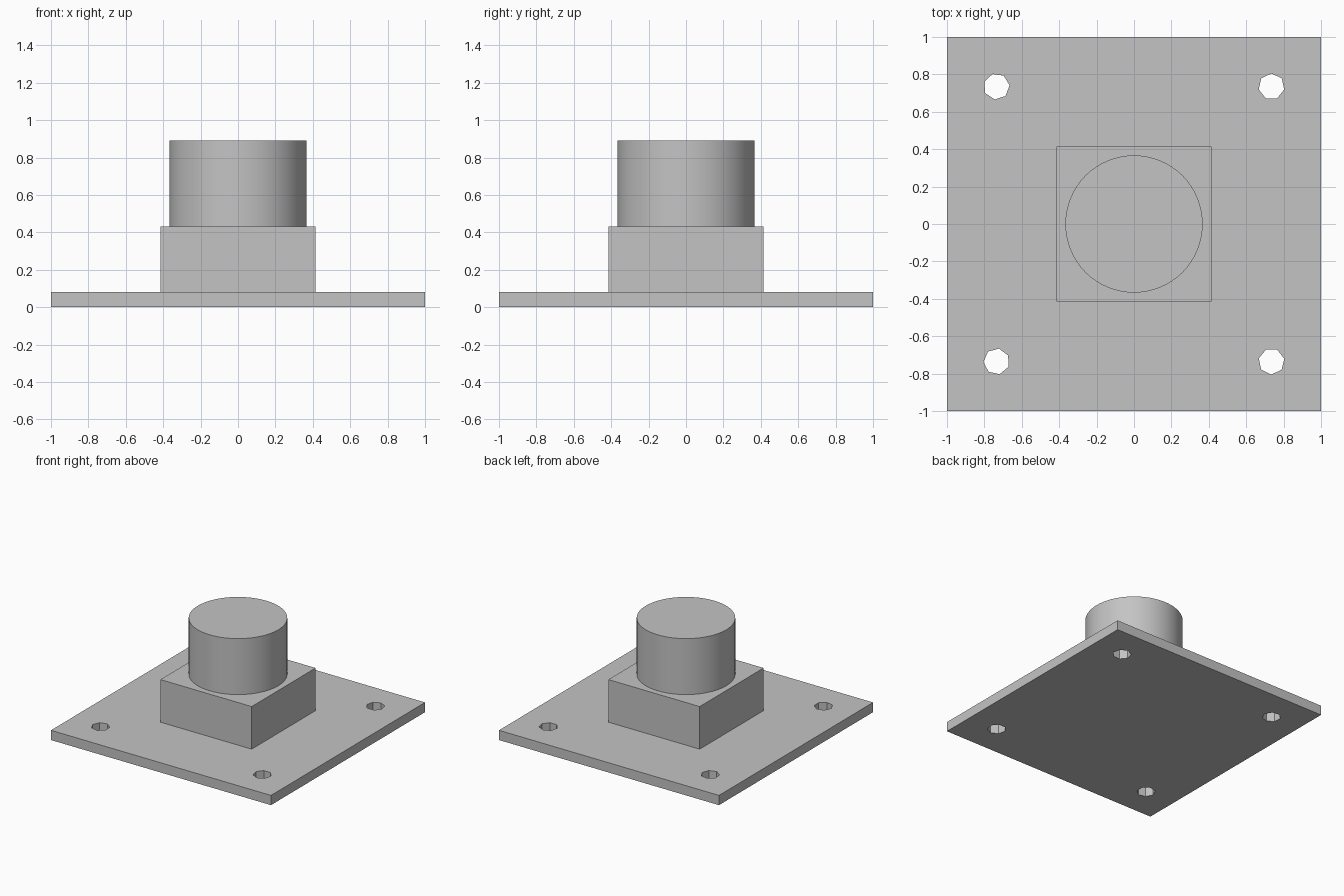
import bpy
from math import radians

cube = bpy.data.objects.get("Cube")
if cube:
    bpy.data.objects.remove(cube, do_unlink=True)

grey = bpy.data.materials.new("light grey")
grey.use_nodes = True
colour = (0.55, 0.55, 0.55, 1)
grey.diffuse_color = colour
grey.node_tree.nodes["Principled BSDF"].inputs["Base Color"].default_value = colour


def finish(name):
    obj = bpy.context.object
    obj.name = name
    obj.data.materials.append(grey)
    return obj


def box(name, width, bottom, top):
    bpy.ops.mesh.primitive_cube_add(size=1, location=(0, 0, (bottom + top) / 2))
    bpy.context.object.scale = (width, width, top - bottom)
    bpy.ops.object.transform_apply(location=False, rotation=False, scale=True)
    return finish(name)


def cylinder(name, sides, radius, bottom, top, x=0, y=0, turn=0):
    bpy.ops.mesh.primitive_cylinder_add(
        vertices=sides, radius=radius, depth=top - bottom,
        location=(x, y, (bottom + top) / 2), rotation=(0, 0, radians(turn)))
    return finish(name)


# Base plate with four coarse bolt holes
plate = box("base_plate", 2, 0, 0.08)
hole_spots = [(-1, 1, 18), (1, 1, 0), (-1, -1, 40), (1, -1, 25)]
for sx, sy, turn in hole_spots:
    cutter = cylinder("hole_cutter", 7, 0.07, -0.1, 0.2, sx * 0.735, sy * 0.735, turn)
    cutter.hide_render = True
    cut = plate.modifiers.new("bolt_hole", "BOOLEAN")
    cut.operation = "DIFFERENCE"
    cut.solver = "EXACT"
    cut.object = cutter
    bpy.context.view_layer.objects.active = plate
    bpy.ops.object.modifier_apply(modifier=cut.name)
    bpy.data.objects.remove(cutter, do_unlink=True)

# Square block on the plate
box("square_block", 0.83, 0.08, 0.43)

# Round post on the block
post = cylinder("round_post", 64, 0.367, 0.43, 0.89)
bpy.ops.object.select_all(action="DESELECT")
post.select_set(True)
bpy.context.view_layer.objects.active = post
bpy.ops.object.shade_smooth_by_angle(angle=radians(30))
